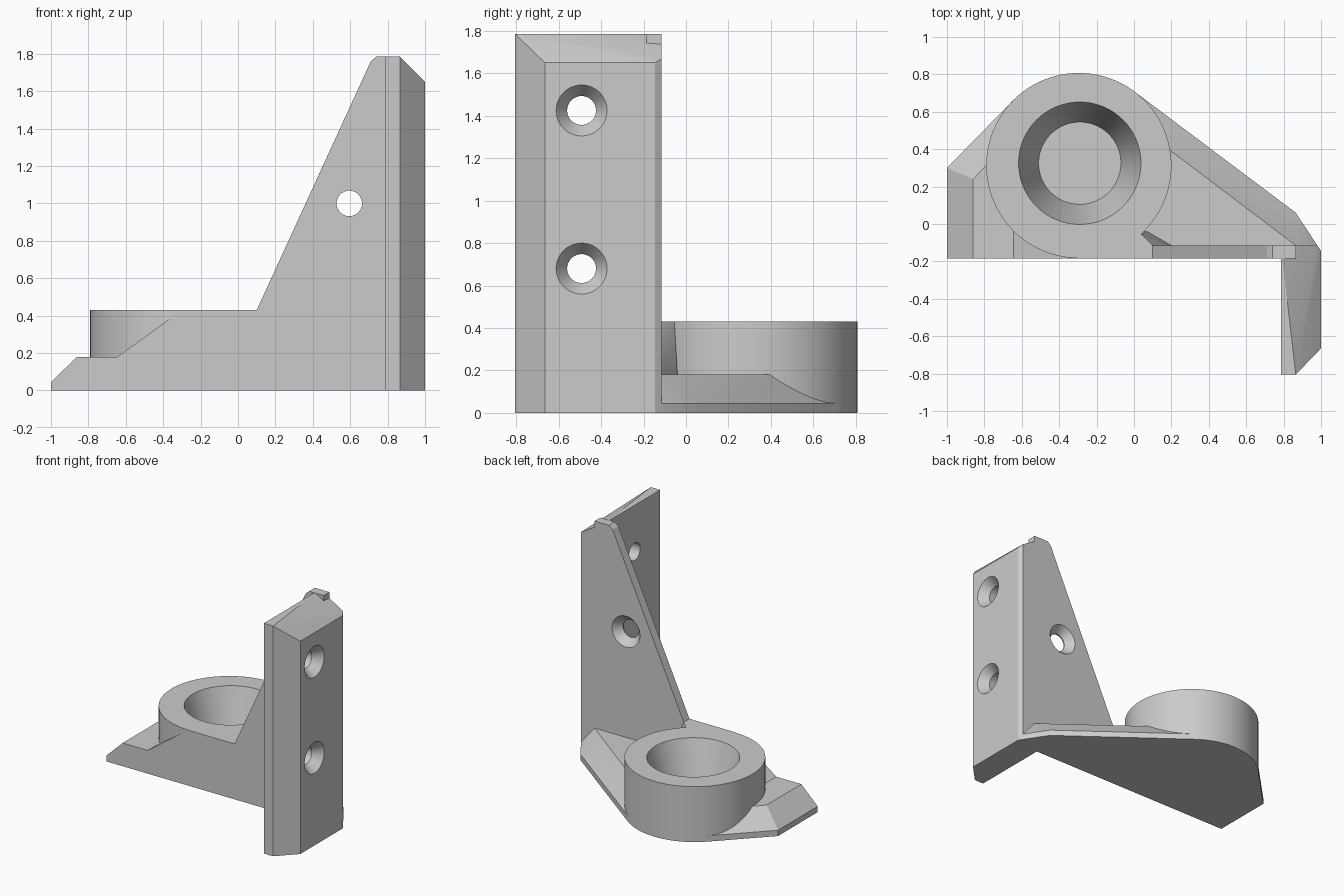
import bpy, bmesh
from math import cos, sin, pi, radians
from mathutils import Matrix, Vector

cube = bpy.data.objects.get("Cube")
if cube:
    bpy.data.objects.remove(cube)

grey = bpy.data.materials.new("plain grey")
grey.use_nodes = True
grey.diffuse_color = (0.6, 0.6, 0.6, 1)
grey.node_tree.nodes["Principled BSDF"].inputs["Base Color"].default_value = (0.6, 0.6, 0.6, 1)


def finish(name, bm):
    bmesh.ops.recalc_face_normals(bm, faces=bm.faces)
    mesh = bpy.data.meshes.new(name)
    bm.to_mesh(mesh)
    bm.free()
    mesh.materials.append(grey)
    obj = bpy.data.objects.new(name, mesh)
    bpy.context.collection.objects.link(obj)
    return obj


def hull(name, points):
    """Convex solid around the given points."""
    bm = bmesh.new()
    for p in points:
        bm.verts.new(p)
    res = bmesh.ops.convex_hull(bm, input=bm.verts)
    inner = {v for v in res["geom_interior"] if isinstance(v, bmesh.types.BMVert)}
    bmesh.ops.delete(bm, geom=list(inner), context="VERTS")
    bmesh.ops.dissolve_limit(bm, angle_limit=radians(0.5), verts=bm.verts, edges=bm.edges)
    return finish(name, bm)


def lathe(name, profile, matrix, sides=96):
    """Closed turned solid from (radius, height) pairs along local z."""
    bm = bmesh.new()
    rings = [[bm.verts.new((r * cos(2 * pi * i / sides), r * sin(2 * pi * i / sides), z))
              for i in range(sides)] for r, z in profile]
    for a, b in zip(rings, rings[1:]):
        for i in range(sides):
            j = (i + 1) % sides
            bm.faces.new((a[i], a[j], b[j], b[i]))
    bm.faces.new(rings[0])
    bm.faces.new(rings[-1])
    bm.transform(matrix)
    return finish(name, bm)


def cut(obj, cutters):
    """Subtract the cutters and bake the result."""
    for c in cutters:
        mod = obj.modifiers.new("cut", "BOOLEAN")
        mod.operation, mod.solver, mod.object = "DIFFERENCE", "EXACT", c
    bpy.context.view_layer.update()
    baked = bpy.data.meshes.new_from_object(
        obj.evaluated_get(bpy.context.evaluated_depsgraph_get()))
    obj.modifiers.clear()
    obj.data = baked


def screw_cutter(location, rotation, depth):
    profile = [(0.068, -0.3), (0.068, -depth), (0.12, 0), (0.135, 0.015)]
    return lathe("screw_cutter", profile, Matrix.Translation(location) @ rotation, 48)


FRONT, BACK = -0.185, -0.115      # faces of the upright web
LEDGE, RIM, TOP = 0.18, 0.43, 1.785
centre, radius = Vector((-0.295, 0.3125)), 0.495


def on_circle(angle, r):
    return tuple(centre + r * Vector((cos(radians(angle)), sin(radians(angle)))))


# Base plate: outline tangent to the cup, with a chamfered upper edge
outer = [(-1, FRONT), (-1, 0.3), on_circle(135.6, radius), on_circle(53.1, radius),
         (0.865, 0.06), (1, -0.145), (1, FRONT)]
inner = [(-0.86, FRONT), (-0.86, 0.24), on_circle(135.6, radius - 0.135),
         on_circle(53.1, radius - 0.135), (0.865, BACK), (0.865, FRONT)]
base_plate = hull("base_plate", [(x, y, z) for x, y in outer for z in (0, 0.045)]
                  + [(x, y, LEDGE) for x, y in inner])

# Round cup
cup = lathe("cup", [(radius, 0), (radius, RIM)], Matrix.Translation((*centre, 0)))

# Gusset joining the cup to the front face
gusset_top = [(-0.3, FRONT), (-0.3, -0.06), (0.04, -0.055), (0.1, BACK), (0.1, FRONT)]
gusset_foot = [(-0.645, FRONT), (-0.645, -0.04), (0.07, -0.04), (0.2, BACK), (0.2, FRONT)]
gusset = hull("gusset", [(x, y, RIM) for x, y in gusset_top]
              + [(x, y, z) for x, y in gusset_foot for z in (0.1, LEDGE)])

# Tapered upright web
web_profile = [(0.1, 0), (0.1, RIM), (0.71, 1.76), (0.74, TOP), (0.865, TOP), (0.865, 0)]
web = hull("upright_web", [(x, y, z) for x, z in web_profile for y in (FRONT, BACK)])

# Side flange with chamfered outer edges
flange_plan = [(0.785, -0.805), (0.865, -0.805), (1, -0.665), (1, -0.145),
               (0.98, BACK), (0.785, BACK)]
flange = hull("side_flange", [(x, y, z) for x, y in flange_plan
                              for z in (0, TOP - max(0, x - 0.865))])

# Tapered bore and countersunk screw holes
bore = lathe("bore_cutter", [(0.22, 0.07), (0.327, RIM), (0.33, RIM + 0.01)],
             Matrix.Translation((-0.29, 0.325, 0)))
to_side = Matrix.Rotation(radians(90), 4, "Y")
to_back = Matrix.Rotation(radians(-90), 4, "X")
side_screws = [screw_cutter((1, -0.492, z), to_side, 0.07) for z in (0.68, 1.425)]
web_screw = screw_cutter((0.595, BACK, 1.0), to_back, 0.06)

cut(cup, [bore])
cut(base_plate, [bore])
cut(flange, side_screws)
cut(web, [web_screw])
for c in [bore, web_screw, *side_screws]:
    bpy.data.objects.remove(c)

# Smooth round walls, crisp edges
for obj in (base_plate, cup, gusset, web, flange):
    obj.data.polygons.foreach_set("use_smooth", [True] * len(obj.data.polygons))
    obj.data.set_sharp_from_angle(angle=radians(20))
